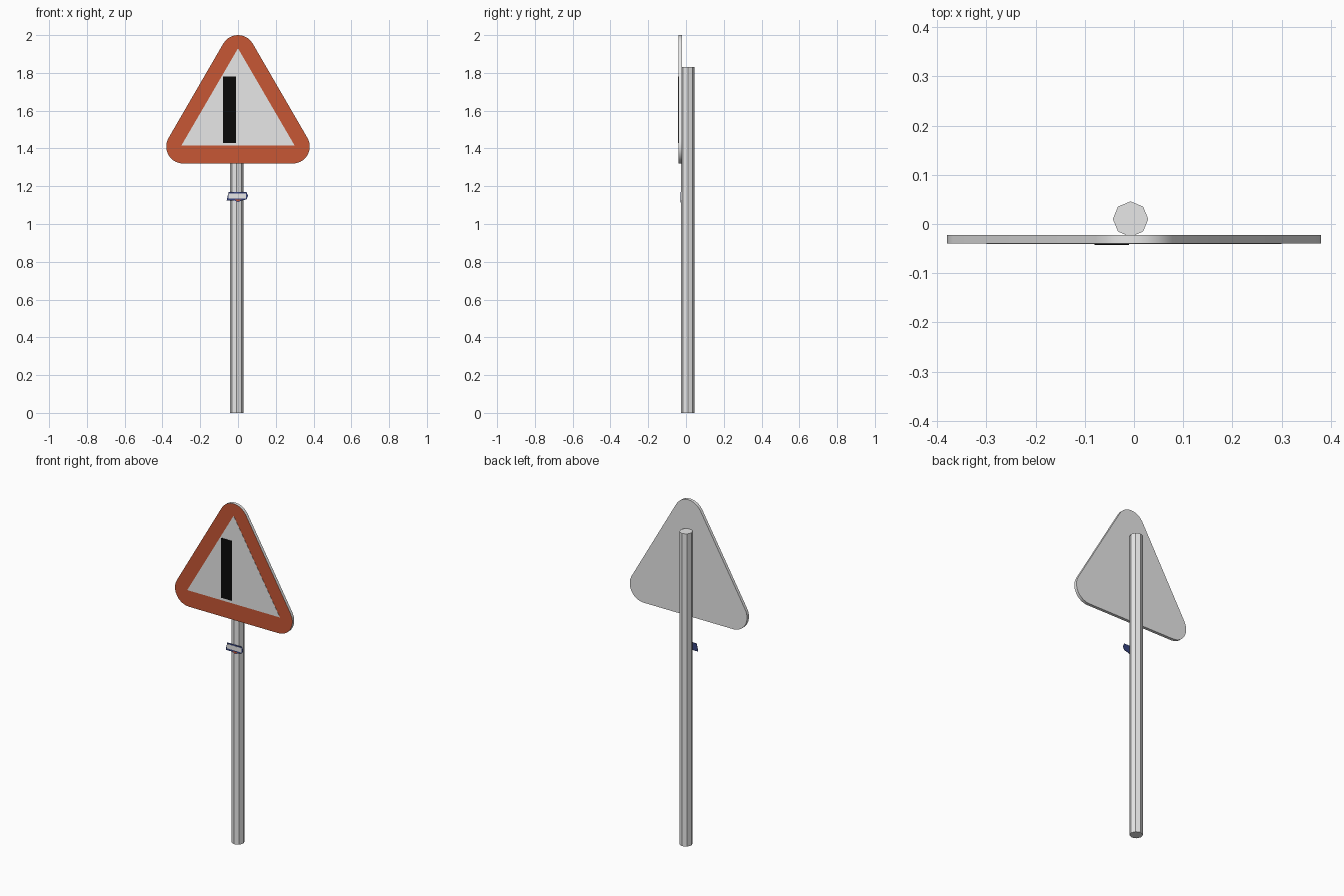
import bpy, bmesh, math

cube = bpy.data.objects.get("Cube")
if cube:
    bpy.data.objects.remove(cube, do_unlink=True)


def material(name, rgb):
    m = bpy.data.materials.new(name)
    m.use_nodes = True
    m.diffuse_color = (*rgb, 1)
    bsdf = m.node_tree.nodes["Principled BSDF"]
    bsdf.inputs["Base Color"].default_value = (*rgb, 1)
    bsdf.inputs["Roughness"].default_value = 0.7
    return m


METAL = material("pale grey metal", (0.8, 0.8, 0.8))
WHITE = material("white", (0.8, 0.8, 0.8))
RED = material("orange red", (0.57, 0.095, 0.035))
BLACK = material("black", (0.003, 0.003, 0.003))
BLUE = material("navy blue", (0.04, 0.06, 0.22))


def plate(name, outline, front, back, mats):
    """Extrude an x-z outline from y=front to y=back."""
    bm = bmesh.new()
    face = bm.faces.new([bm.verts.new((x, front, z)) for x, z in outline])
    new = bmesh.ops.extrude_face_region(bm, geom=[face])["geom"]
    moved = [v for v in new if isinstance(v, bmesh.types.BMVert)]
    bmesh.ops.translate(bm, verts=moved, vec=(0, back - front, 0))
    bmesh.ops.recalc_face_normals(bm, faces=bm.faces)
    # First material on the front face, last on the rim and back
    for f in bm.faces:
        f.material_index = 0 if f.normal.y < -0.9 else len(mats) - 1
    mesh = bpy.data.meshes.new(name)
    bm.to_mesh(mesh)
    bm.free()
    for m in mats:
        mesh.materials.append(m)
    obj = bpy.data.objects.new(name, mesh)
    bpy.context.collection.objects.link(obj)
    return obj


def rectangle(x0, x1, z0, z1):
    return [(x0, z0), (x1, z0), (x1, z1), (x0, z1)]


def rounded_triangle(half, low, high, radius, steps=10):
    corners = [((half, low), -90), ((0, high), 30), ((-half, low), 150)]
    points = []
    for (cx, cz), start in corners:
        for i in range(steps + 1):
            a = math.radians(start + 120 * i / steps)
            points.append((cx + radius * math.cos(a), cz + radius * math.sin(a)))
    return points


# Octagonal pole
bpy.ops.mesh.primitive_cylinder_add(vertices=8, radius=0.036, depth=1.83,
                                    location=(-0.007, 0.01, 0.915))
pole = bpy.context.object
pole.name = "pole"
pole.data.materials.append(METAL)

# Warning board: red front, metal rim and back
board = plate("sign_board", rounded_triangle(0.29, 1.41, 1.91, 0.09),
              -0.04, -0.022, [RED, METAL])
bpy.context.view_layer.objects.active = board
bpy.ops.object.select_all(action="DESELECT")
board.select_set(True)
bpy.ops.object.shade_smooth_by_angle(angle=math.radians(35))

# Painted panel and bar
plate("white_panel", [(-0.3, 1.415), (0.3, 1.415), (0, 1.93)], -0.041, -0.04, [WHITE])
plate("black_bar", rectangle(-0.08, -0.01, 1.43, 1.78), -0.043, -0.041, [BLACK])

# Small sticker on the pole
plate("sticker", [(-0.06, 1.125), (-0.02, 1.125), (0, 1.115), (0.02, 1.125),
                  (0.045, 1.13), (0.053, 1.15), (0.045, 1.17), (-0.05, 1.17)],
      -0.028, -0.0265, [BLUE])
plate("sticker_panel", rectangle(-0.05, 0.043, 1.136, 1.162), -0.029, -0.028, [WHITE])
plate("sticker_tab", [(-0.018, 1.13), (0, 1.118), (0.018, 1.13)], -0.029, -0.028, [RED])
